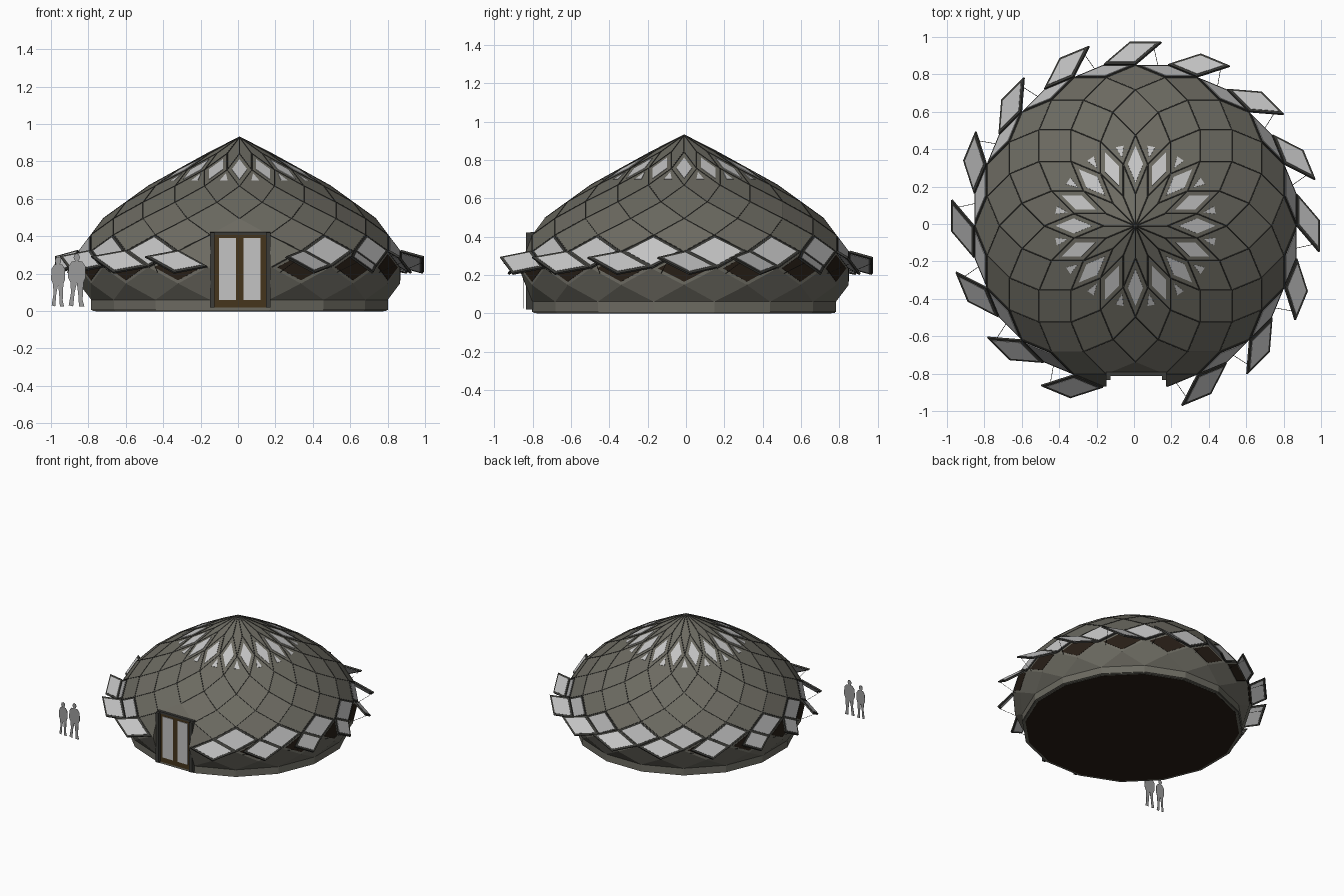
import bpy, bmesh, math
from mathutils import Vector, Matrix

if "Cube" in bpy.data.objects:
    bpy.data.objects.remove(bpy.data.objects["Cube"])

N = 16
R, H, TOP = 0.875, 0.087, 0.93
CX, CY = 0.008, -0.01
DOOR_Y = -0.80


def mat(name, r, g, b):
    m = bpy.data.materials.new(name)
    m.diffuse_color = (r, g, b, 1)
    m.use_nodes = True
    m.node_tree.nodes["Principled BSDF"].inputs["Base Color"].default_value = m.diffuse_color
    return m


SHELL = mat("olive grey shell", 0.15, 0.145, 0.12)
DARK = mat("dark frame", 0.045, 0.045, 0.04)
GLASS = mat("pale glass", 0.55, 0.55, 0.55)
WOOD = mat("brown wood", 0.06, 0.036, 0.012)
INSIDE = mat("dark interior", 0.02, 0.013, 0.008)
FIGURE = mat("figure grey", 0.33, 0.33, 0.33)


def new_object(name, bm, m):
    me = bpy.data.meshes.new(name)
    bmesh.ops.recalc_face_normals(bm, faces=bm.faces)
    bm.to_mesh(me)
    bm.free()
    me.materials.append(m)
    ob = bpy.data.objects.new(name, me)
    bpy.context.collection.objects.link(ob)
    return ob


def P(k, a):
    """Point of the polar zonohedron: ring k, angle a in steps of 1/16 turn."""
    t = a * 2 * math.pi / N
    r = R * math.sin(math.pi * k / N)
    return Vector((CX + r * math.cos(t), CY + r * math.sin(t), TOP - k * H))


def rhomb(k, a):
    return [P(k, a), P(k + 1, a - .5), P(k + 2, a), P(k + 1, a + .5)]


def plate(bm, pts, scale=1.0, lo=-0.004, hi=0.004):
    """Solid plate from a flat polygon, shrunk about its centre."""
    c = sum(pts, Vector()) / len(pts)
    n = (pts[1] - pts[0]).cross(pts[2] - pts[1]).normalized()
    q = [c + (p - c) * scale for p in pts]
    low = [bm.verts.new(p + n * lo) for p in q]
    top = [bm.verts.new(p + n * hi) for p in q]
    bm.faces.new(top)
    bm.faces.new(low[::-1])
    for i in range(len(q)):
        j = (i + 1) % len(q)
        bm.faces.new((low[i], low[j], top[j], top[i]))


def box(name, x0, x1, y0, y1, z0, z1, m):
    bm = bmesh.new()
    bmesh.ops.create_cube(bm, size=1)
    for v in bm.verts:
        v.co = (x0 if v.co.x < 0 else x1, y0 if v.co.y < 0 else y1, z0 if v.co.z < 0 else z1)
    return new_object(name, bm, m)


def rods(name, lines, radius, m):
    cu = bpy.data.curves.new(name, 'CURVE')
    cu.dimensions = '3D'
    cu.bevel_depth = radius
    cu.bevel_resolution = 0
    for a, b in lines:
        s = cu.splines.new('POLY')
        s.points.add(1)
        s.points[0].co = (*a, 1)
        s.points[1].co = (*b, 1)
    cu.materials.append(m)
    ob = bpy.data.objects.new(name, cu)
    bpy.context.collection.objects.link(ob)


# Dome shell of rhombic faces, closed underneath
bm = bmesh.new()
for k in range(0, 9):
    for i in range(N):
        bm.faces.new([bm.verts.new(p) for p in rhomb(k, i + (0 if k % 2 else .5))])
foot = [P(10, i + .5) for i in range(N)]
for i in range(N):
    a, b = foot[i - 1], foot[i]
    bm.faces.new([bm.verts.new(p) for p in (P(9, i), a, b)])
    bm.faces.new([bm.verts.new(p) for p in (a, Vector((a.x, a.y, 0.005)), Vector((b.x, b.y, 0.005)), b)])
bm.faces.new([bm.verts.new((p.x, p.y, 0.005)) for p in reversed(foot)])
bmesh.ops.remove_doubles(bm, verts=bm.verts, dist=0.0005)
shell = new_object("dome_shell", bm, SHELL)

# Flat cut in the shell for the doorway
cutter = box("door_cutter", -0.147, 0.17, -1.2, DOOR_Y, -0.1, 0.42, SHELL)
cutter.hide_render = True
mod = shell.modifiers.new("doorway", 'BOOLEAN')
mod.operation = 'DIFFERENCE'
mod.solver = 'EXACT'
mod.object = cutter
bpy.context.view_layer.objects.active = shell
bpy.ops.object.modifier_apply(modifier="doorway")
bpy.data.objects.remove(cutter)

# Base plinth and floor
bm = bmesh.new()
plate(bm, [Vector((CX + (p.x - CX) * .992, CY + (p.y - CY) * .992, 0)) for p in foot], 1, 0.0, 0.04)
new_object("base_plinth", bm, SHELL)
bm = bmesh.new()
plate(bm, [Vector((p.x, p.y, 0)) for p in foot], 0.97, -0.001, 0.002)
new_object("floor", bm, INSIDE)

# Dark seams along the rhomb edges, left out around the door
seams = []
for k in range(0, 8):
    for i in range(N):
        a = i + (0 if k % 2 else .5)
        for s in (-.5, .5):
            p, q = P(k, a), P(k + 1, a + s)
            if not (abs((p.x + q.x) / 2) < 0.2 and p.y < -0.7 and q.z < 0.42):
                seams.append((p, q))
rods("shell_seams", seams, 0.003, DARK)

# Skylights round the crown, with small tips between them
bm = bmesh.new()
for i in range(N):
    plate(bm, rhomb(1, i), 0.62, -0.002, 0.003)
    top, left, low, right = rhomb(2, i + .5)
    plate(bm, [top.lerp(low, .12), top.lerp(low, .34) + (left - right) * .11,
               top.lerp(low, .34) + (right - left) * .11], 1, -0.002, 0.003)
new_object("skylights", bm, GLASS)

# Fixed window row and the open hinged row below it
frames, panes, holes = bmesh.new(), bmesh.new(), bmesh.new()
sashes, sash_glass, stays = bmesh.new(), bmesh.new(), []
for i in range(N):
    if i not in (11, 12):
        q = rhomb(6, i + .5)
        plate(frames, q, 0.95, -0.003, 0.004)
        plate(panes, q, 0.82, -0.003, 0.007)
    if i != 12:
        q = rhomb(7, i)
        plate(holes, q, 0.8, -0.003, 0.002)
        hinge = (q[3] - q[0]).normalized()
        turn = Matrix.Rotation(math.radians(-52), 3, hinge)
        f = [q[0] + turn @ (p - q[0]) for p in q]
        plate(sashes, f, 0.98, -0.002, 0.010)
        plate(sash_glass, f, 0.80, -0.004, 0.012)
        stays.append((f[1].lerp(f[2], .3), q[1].lerp(q[2], .3)))
new_object("fixed_window_frames", frames, DARK)
new_object("fixed_window_panes", panes, GLASS)
new_object("window_openings", holes, INSIDE)
new_object("open_window_sashes", sashes, DARK)
new_object("open_window_glass", sash_glass, GLASS)
rods("window_stays", stays, 0.0015, DARK)

# Double door with jambs and lintel
box("door_panel", -0.125, 0.15, DOOR_Y - 0.008, DOOR_Y + 0.02, 0.02, 0.41, WOOD)
for side, x in (("left", -0.102), ("right", 0.03)):
    box("door_glass_" + side, x, x + 0.09, DOOR_Y - 0.012, DOOR_Y, 0.06, 0.39, GLASS)
box("door_jamb_left", -0.149, -0.125, DOOR_Y - 0.035, DOOR_Y + 0.01, 0.02, 0.42, DARK)
box("door_jamb_right", 0.15, 0.174, DOOR_Y - 0.035, DOOR_Y + 0.01, 0.02, 0.42, DARK)
box("door_lintel", -0.149, 0.174, DOOR_Y - 0.012, DOOR_Y + 0.01, 0.408, 0.424, DARK)

# Two flat standing figures for scale, as thin cards
BODY = [(0, .86), (.12, .84), (.19, .76), (.2, .55), (.15, .45), (.14, .3), (.13, .12), (.17, 0),
        (.05, 0), (.03, .25), (0, .44), (-.05, .25), (-.08, .0), (-.18, .02), (-.13, .25),
        (-.14, .45), (-.2, .55), (-.18, .76), (-.11, .84)]
for name, x, h, w in (("figure_left", -0.962, 0.265, 0.19), ("figure_right", -0.862, 0.285, 0.24)):
    bm = bmesh.new()
    y = -0.85
    plate(bm, [Vector((x + px * w, y, 0.025 + pz * h)) for px, pz in reversed(BODY)], 1, -0.001, 0.001)
    head = [Vector((x + 0.017 * math.cos(t * math.pi / 4), y, 0.025 + h * .92 + 0.021 * math.sin(t * math.pi / 4)))
            for t in range(8)]
    plate(bm, head, 1, -0.001, 0.001)
    new_object(name, bm, FIGURE)
